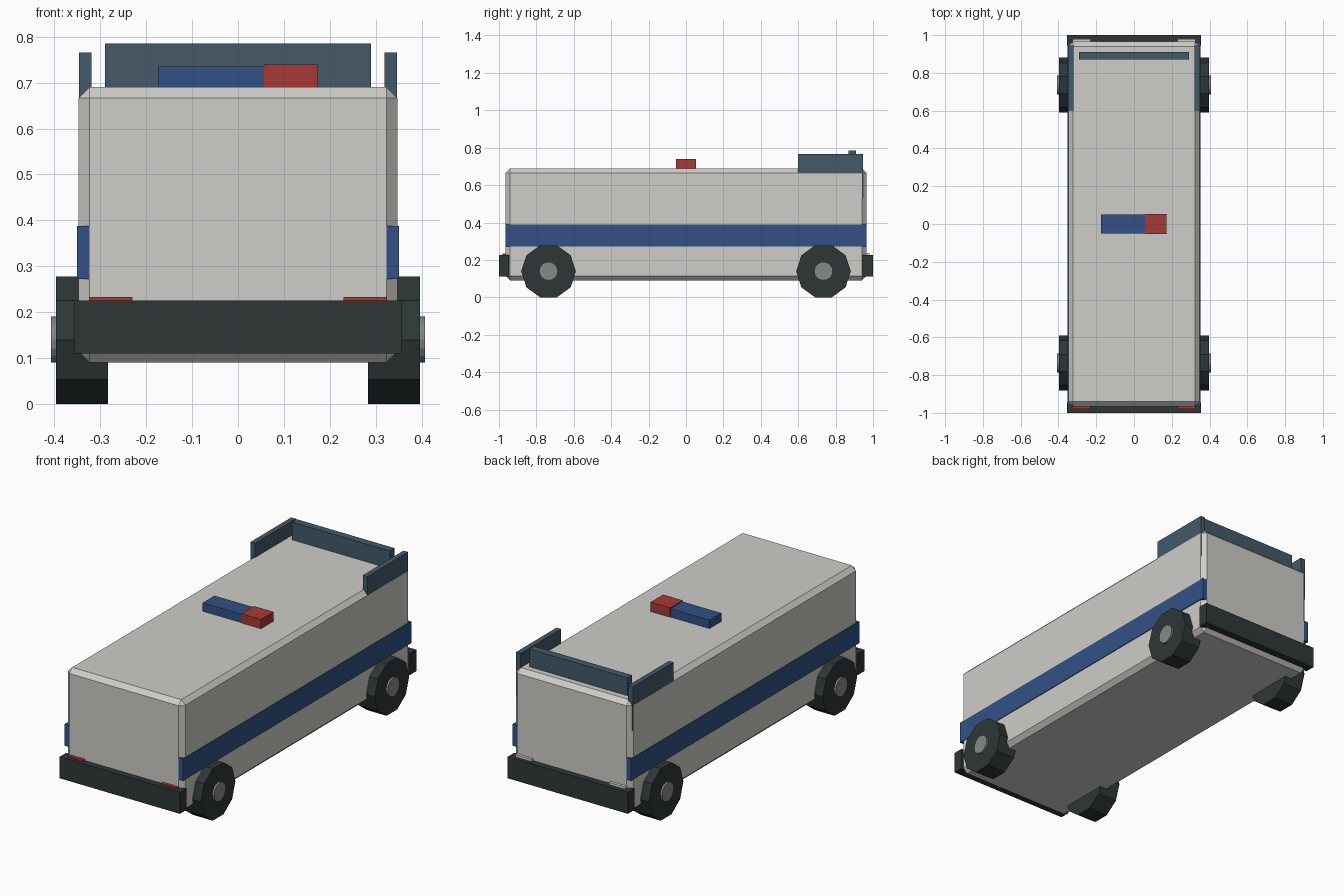
import bpy
import bmesh
from math import pi
from mathutils import Matrix, Vector

cube = bpy.data.objects.get("Cube")
if cube:
    bpy.data.objects.remove(cube, do_unlink=True)


def material(name, r, g, b):
    m = bpy.data.materials.new(name)
    m.use_nodes = True
    m.diffuse_color = (r, g, b, 1)
    m.node_tree.nodes["Principled BSDF"].inputs["Base Color"].default_value = (r, g, b, 1)
    return m


WHITE = material("warm white paint", 0.62, 0.61, 0.58)
BLUE = material("blue paint", 0.032, 0.083, 0.24)
RED = material("red lens", 0.38, 0.042, 0.034)
GLASS = material("dark glass", 0.058, 0.1, 0.14)
RUBBER = material("black rubber", 0.028, 0.037, 0.037)
METAL = material("grey metal", 0.24, 0.25, 0.26)
LAMP = material("pale lamp", 0.65, 0.64, 0.58)


def finish(name, bm, mat):
    mesh = bpy.data.meshes.new(name)
    bm.to_mesh(mesh)
    bm.free()
    mesh.materials.append(mat)
    obj = bpy.data.objects.new(name, mesh)
    bpy.context.collection.objects.link(obj)
    return obj


def box(name, mat, x, y, z, chamfer=0):
    """Box from (low, high) ranges along each axis."""
    bm = bmesh.new()
    size = Vector((x[1] - x[0], y[1] - y[0], z[1] - z[0]))
    centre = Vector((sum(x), sum(y), sum(z))) / 2
    bmesh.ops.create_cube(bm, size=1, matrix=Matrix.Translation(centre) @ Matrix.Diagonal(size).to_4x4())
    obj = finish(name, bm, mat)
    if chamfer:
        mod = obj.modifiers.new("chamfer", "BEVEL")
        mod.width = chamfer
        mod.segments = 1


def disc(name, mat, x, y, z, radius, width, sides):
    """Cylinder lying along the x axis."""
    bm = bmesh.new()
    turn = Matrix.Translation((x, y, z)) @ Matrix.Rotation(pi / 2, 4, "Y")
    bmesh.ops.create_cone(bm, cap_ends=True, segments=sides, radius1=radius,
                          radius2=radius, depth=width, matrix=turn)
    finish(name, bm, mat)


def span(side, near, far):
    return tuple(sorted((side * near, side * far)))


# Body shell with a belt stripe wrapped around its sides
box("body", WHITE, (-0.347, 0.347), (-0.965, 0.965), (0.09, 0.69), 0.024)
box("belt_stripe", BLUE, (-0.351, 0.351), (-0.9645, 0.9645), (0.272, 0.388))

# Raised glass around the cab end
box("windscreen", GLASS, (-0.29, 0.29), (0.87, 0.91), (0.55, 0.785))
for side, label in ((1, "left"), (-1, "right")):
    box(label + "_cab_window", GLASS, span(side, 0.319, 0.3465), (0.6, 0.945), (0.53, 0.766))

# Roof light bar
box("light_bar_blue", BLUE, (-0.174, 0.06), (-0.05, 0.05), (0.68, 0.735))
box("light_bar_red", RED, (0.057, 0.173), (-0.053, 0.053), (0.68, 0.74))

# Bumpers and the lamps resting behind them
for end, label in ((1, "cab"), (-1, "rear")):
    box(label + "_bumper", RUBBER, (-0.356, 0.356), span(end, 0.945, 1), (0.11, 0.225))
    for side, hand in ((1, "left"), (-1, "right")):
        box(f"{label}_{hand}_lamp", LAMP if end > 0 else RED,
            span(side, 0.23, 0.325), span(end, 0.955, 0.98), (0.17, 0.237 if end > 0 else 0.233))

# Wheels with hubs
for end, label in ((1, "cab"), (-1, "rear")):
    for side, hand in ((1, "left"), (-1, "right")):
        disc(f"{label}_{hand}_wheel", RUBBER, side * 0.34, end * 0.735, 0.139, 0.146, 0.114, 10)
        disc(f"{label}_{hand}_hub", METAL, side * 0.345, end * 0.735, 0.14, 0.05, 0.125, 16)
